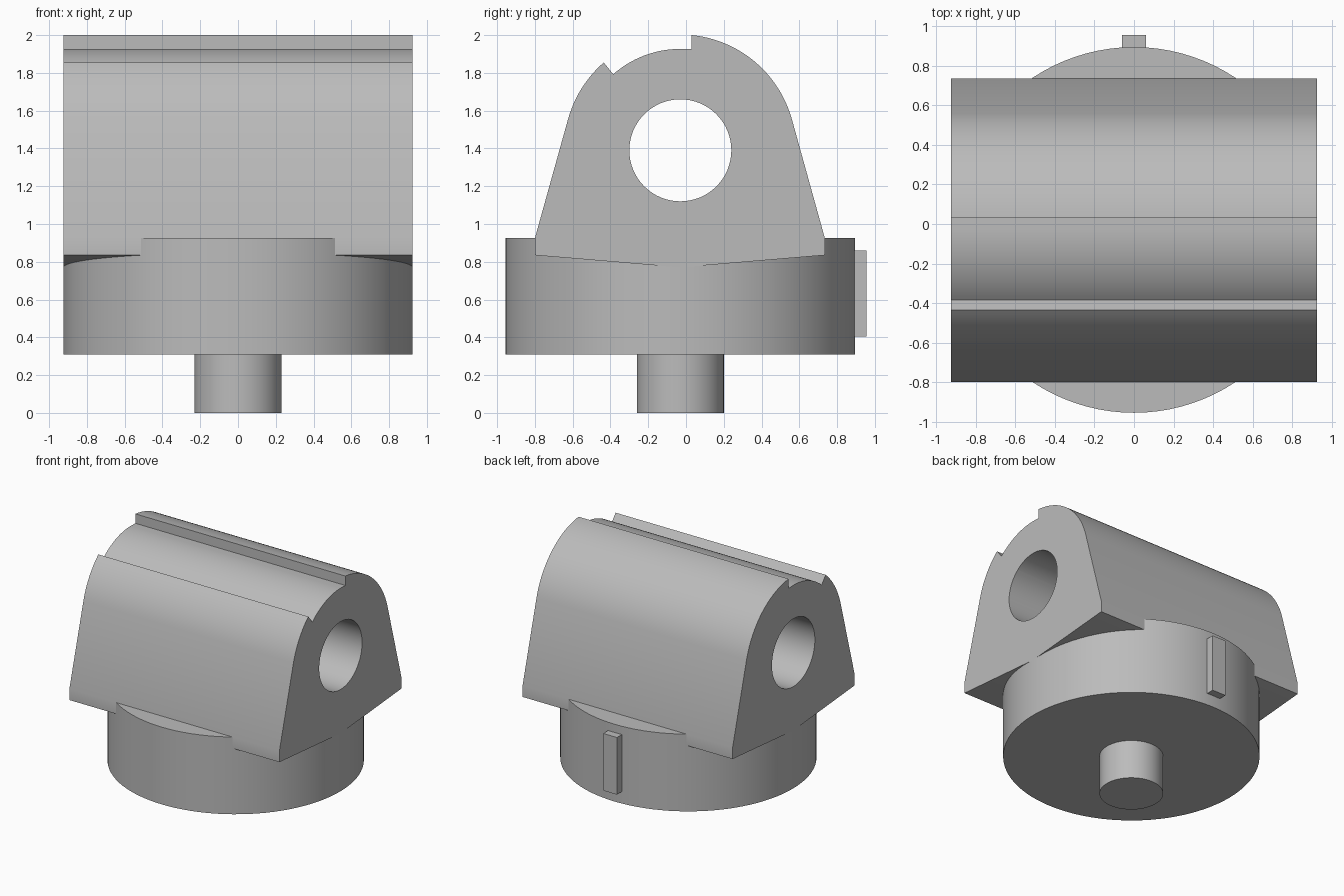
import bpy, bmesh
from math import sin, cos, radians
from mathutils import Matrix

cube = bpy.data.objects.get("Cube")
if cube:
    bpy.data.objects.remove(cube, do_unlink=True)

AXIS_Y, AXIS_Z = -0.03, 1.39      # centre line of the bore
HALF_LEN = 0.925                  # half length of the block

grey = bpy.data.materials.new("plain grey")
grey.use_nodes = True
grey.diffuse_color = (0.5, 0.5, 0.5, 1)
grey.node_tree.nodes["Principled BSDF"].inputs["Base Color"].default_value = (0.5, 0.5, 0.5, 1)


def make(name, bm):
    bmesh.ops.recalc_face_normals(bm, faces=bm.faces)
    mesh = bpy.data.meshes.new(name)
    bm.to_mesh(mesh)
    bm.free()
    mesh.materials.append(grey)
    obj = bpy.data.objects.new(name, mesh)
    bpy.context.collection.objects.link(obj)
    return obj


def smooth(obj):
    bpy.ops.object.select_all(action='DESELECT')
    obj.select_set(True)
    bpy.context.view_layer.objects.active = obj
    bpy.ops.object.shade_smooth_by_angle(angle=radians(30))


def cylinder(name, radius, z0, z1, segments):
    bm = bmesh.new()
    bmesh.ops.create_cone(bm, cap_ends=True, segments=segments, radius1=radius,
                          radius2=radius, depth=z1 - z0,
                          matrix=Matrix.Translation((0, AXIS_Y, (z0 + z1) / 2)))
    return make(name, bm)


def arc(radius, start, end, steps):
    angles = [radians(start + (end - start) * i / steps) for i in range(steps + 1)]
    return [(AXIS_Y + radius * cos(a), AXIS_Z + radius * sin(a)) for a in angles]


# Round base and the pin beneath it
smooth(cylinder("round_base", 0.925, 0.31, 0.925, 96))
smooth(cylinder("locating_pin", 0.23, 0, 0.32, 64))

# Key on the back of the base
bm = bmesh.new()
bmesh.ops.create_cube(bm, size=1, matrix=Matrix.Translation((0, 0.9, 0.632))
                      @ Matrix.Diagonal((0.12, 0.11, 0.455, 1)))
make("back_key", bm)

# Block: side profile with stepped top, extruded along x
profile = [(-0.80, 0.925), (-0.80, 0.835), (AXIS_Y, 0.77), (0.735, 0.835), (0.735, 0.925)]
profile += arc(0.613, 15.8, 84.4, 24)
profile += [(0.03, 1.925)]
profile += arc(0.537, 90, 131.4, 14)
profile += arc(0.617, 131.1, 164.2, 12)
bm = bmesh.new()
face = bm.faces.new([bm.verts.new((-HALF_LEN, y, z)) for y, z in profile])
ext = bmesh.ops.extrude_face_region(bm, geom=[face])
bmesh.ops.translate(bm, vec=(2 * HALF_LEN, 0, 0),
                    verts=[g for g in ext["geom"] if isinstance(g, bmesh.types.BMVert)])
block = make("bored_block", bm)

# Bore through the whole block
bore = cylinder("bore_cutter", 0.27, -1.2, 1.2, 64)
bore.data.transform(Matrix.Translation((0, AXIS_Y, AXIS_Z))
                    @ Matrix.Rotation(radians(90), 4, 'Y')
                    @ Matrix.Translation((0, -AXIS_Y, 0)))
bore.hide_render = True
cut = block.modifiers.new("bore", 'BOOLEAN')
cut.operation = 'DIFFERENCE'
cut.solver = 'EXACT'
cut.object = bore
bpy.context.view_layer.objects.active = block
bpy.ops.object.modifier_apply(modifier=cut.name)
bpy.data.objects.remove(bore, do_unlink=True)
smooth(block)
